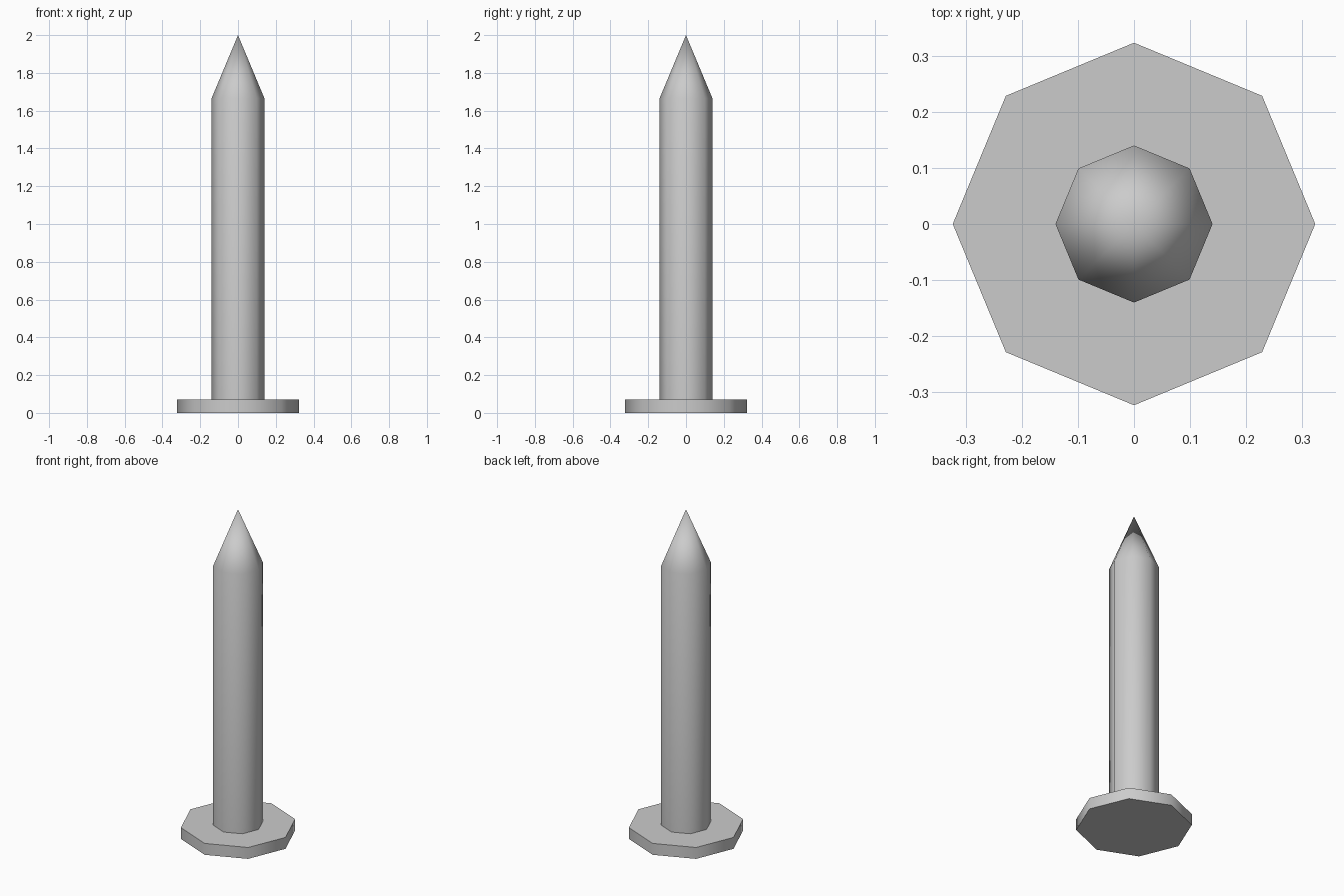
import bpy, bmesh
from math import cos, sin, tau, radians

if "Cube" in bpy.data.objects:
    bpy.data.objects.remove(bpy.data.objects["Cube"])

SIDES = 8


def lathe(name, profile):
    """Revolve (radius, height) points around z; radius 0 becomes one point."""
    bm = bmesh.new()
    rings = []
    for r, z in profile:
        n = SIDES if r > 0 else 1
        rings.append([bm.verts.new((r * cos(tau * i / SIDES), r * sin(tau * i / SIDES), z))
                      for i in range(n)])
    for a, b in zip(rings, rings[1:]):
        for i in range(SIDES):
            j = (i + 1) % SIDES
            if len(b) == 1:
                bm.faces.new((a[i], a[j], b[0]))
            else:
                bm.faces.new((a[i], a[j], b[j], b[i]))
    # flat cap on the underside of the head
    if name == "head":
        bm.faces.new(rings[0][::-1])
    mesh = bpy.data.meshes.new(name)
    bm.to_mesh(mesh)
    bm.free()
    obj = bpy.data.objects.new(name, mesh)
    bpy.context.collection.objects.link(obj)
    bpy.ops.object.select_all(action='DESELECT')
    obj.select_set(True)
    bpy.context.view_layer.objects.active = obj
    bpy.ops.object.shade_smooth_by_angle(angle=radians(50))
    return obj


# wide flat head, open where the shank meets it
lathe("head", [(0.323, 0), (0.323, 0.07), (0.14, 0.07)])

# straight shank with pointed tip
lathe("shank", [(0.14, 0.07), (0.14, 1.665), (0, 2.0)])
